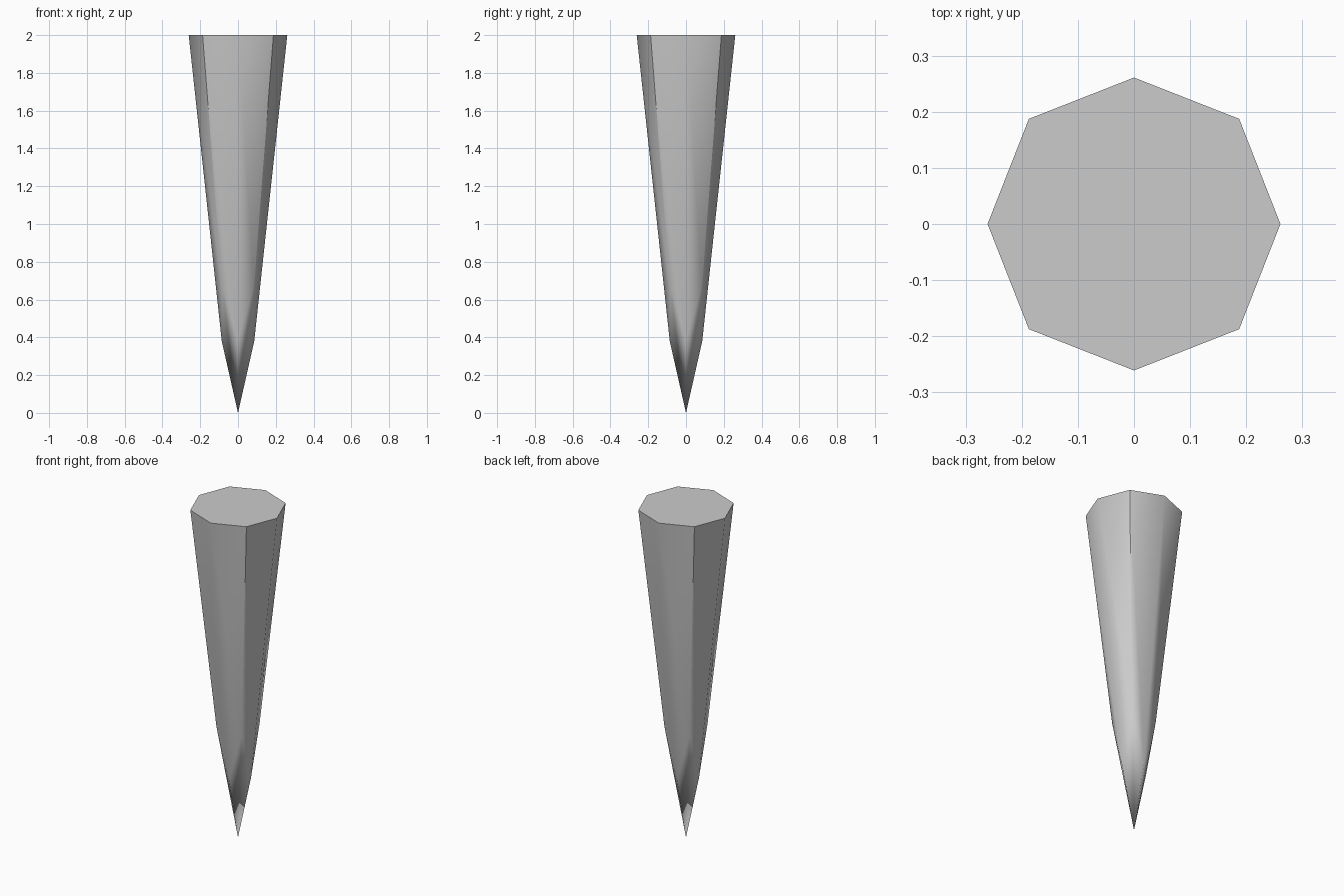
import bpy, bmesh
from math import cos, sin, pi

if "Cube" in bpy.data.objects:
    bpy.data.objects.remove(bpy.data.objects["Cube"])

bm = bmesh.new()

# Octagonal rim, with the shaft ending higher on the diagonal corners
top, low = [], []
for i in range(8):
    c, s = cos(i * pi / 4), sin(i * pi / 4)
    diagonal = i % 2 == 1
    r_top = 0.265 if diagonal else 0.261
    r_low, z_low = (0.120, 0.68) if diagonal else (0.086, 0.38)
    top.append(bm.verts.new((r_top * c, r_top * s, 2.0)))
    low.append(bm.verts.new((r_low * c, r_low * s, z_low)))
tip = bm.verts.new((0, 0, 0))

# Cap, tapered sides and pointed end
bm.faces.new(top)
for i in range(8):
    j = (i + 1) % 8
    bm.faces.new((top[i], low[i], low[j], top[j]))
    bm.faces.new((low[i], tip, low[j]))
bmesh.ops.recalc_face_normals(bm, faces=bm.faces)

# Smooth shading, crisp on the rim and the four diagonal corners
for f in bm.faces:
    f.smooth = True
for i in range(8):
    bm.edges.get((top[i], top[(i + 1) % 8])).smooth = False
    if i % 2:
        bm.edges.get((top[i], low[i])).smooth = False

mesh = bpy.data.meshes.new("spike")
bm.to_mesh(mesh)
bm.free()
bpy.context.collection.objects.link(bpy.data.objects.new("spike", mesh))
